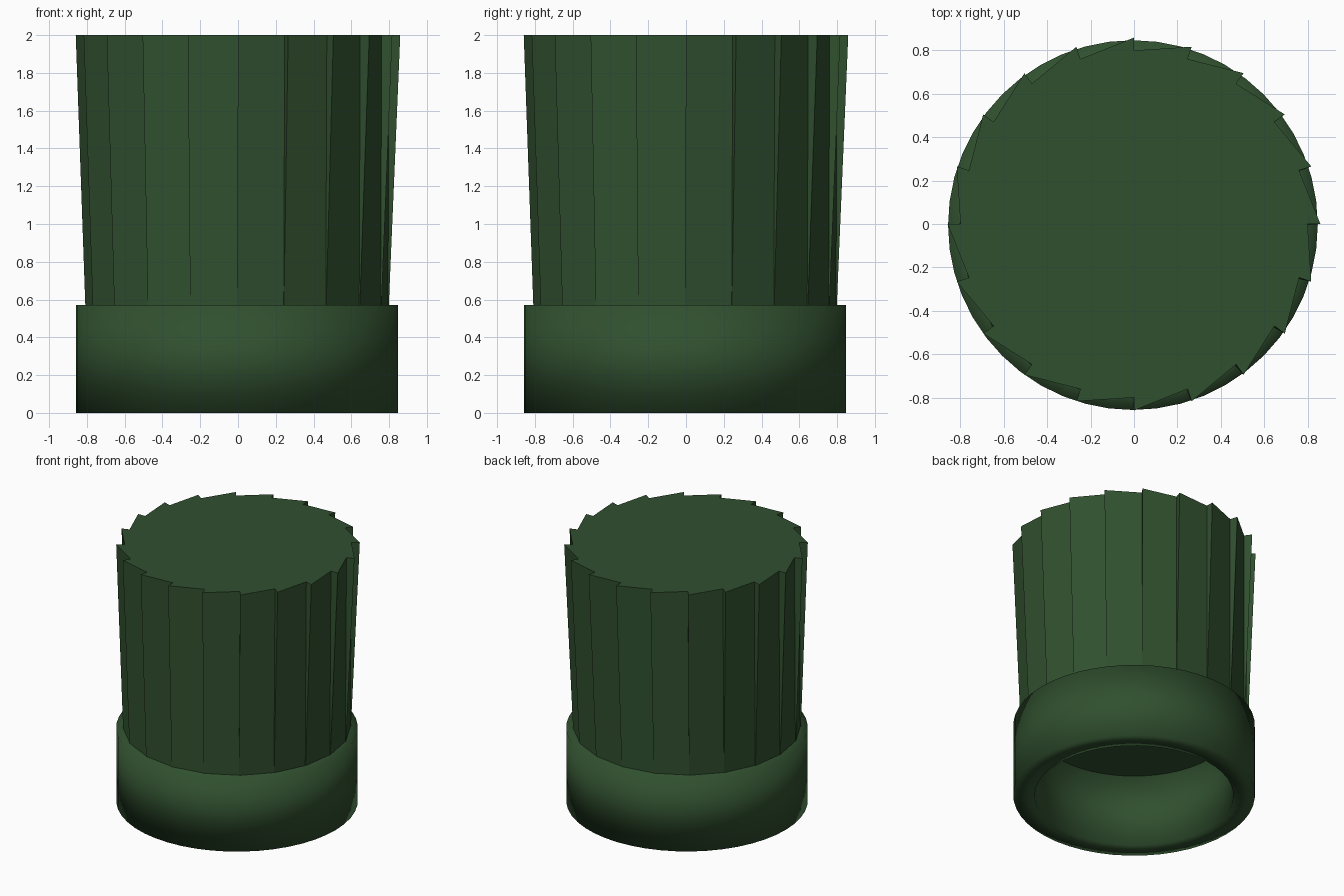
import bpy, bmesh
from math import cos, sin, pi

if "Cube" in bpy.data.objects:
    bpy.data.objects.remove(bpy.data.objects["Cube"])

PLEATS = 20
BAND_SIDES = 48
OFF = -0.005  # slight offset of the band and pleat base

green = bpy.data.materials.new("dark_green")
green.diffuse_color = (0.03, 0.08, 0.028, 1)
green.use_nodes = True
green.node_tree.nodes["Principled BSDF"].inputs["Base Color"].default_value = green.diffuse_color


def finish(bm, name, smooth):
    bmesh.ops.recalc_face_normals(bm, faces=bm.faces)
    for f in bm.faces:
        f.smooth = smooth
    me = bpy.data.meshes.new(name)
    bm.to_mesh(me)
    bm.free()
    me.materials.append(green)
    ob = bpy.data.objects.new(name, me)
    bpy.context.collection.objects.link(ob)
    return ob


def bridge(bm, a, b):
    n = len(a)
    for i in range(n):
        j = (i + 1) % n
        bm.faces.new((a[i], a[j], b[j], b[i]))


# head band: thick open ring, softly shaded
bm = bmesh.new()
rings = []
for r, z in [(0.852, 0.57), (0.852, 0), (0.70, 0), (0.70, 0.57)]:
    rings.append([bm.verts.new((r * cos(2 * pi * i / BAND_SIDES) + OFF,
                                r * sin(2 * pi * i / BAND_SIDES) + OFF, z))
                  for i in range(BAND_SIDES)])
for a, b in zip(rings, rings[1:] + rings[:1]):
    bridge(bm, a, b)
finish(bm, "band", True)


# pleated crown: saw-tooth section, deep at the top and fading at the base
def saw_ring(bm, r_out, r_in, z, off):
    ring = []
    for i in range(PLEATS):
        a = 2 * pi * i / PLEATS
        for r in (r_in, r_out):
            ring.append(bm.verts.new((r * cos(a) + off, r * sin(a) + off, z)))
    return ring


bm = bmesh.new()
base = saw_ring(bm, 0.803, 0.799, 0.56, OFF)
top = saw_ring(bm, 0.859, 0.80, 2.0, 0)
bridge(bm, base, top)
bm.faces.new(base)
bm.faces.new(top)
finish(bm, "pleated_crown", False)
